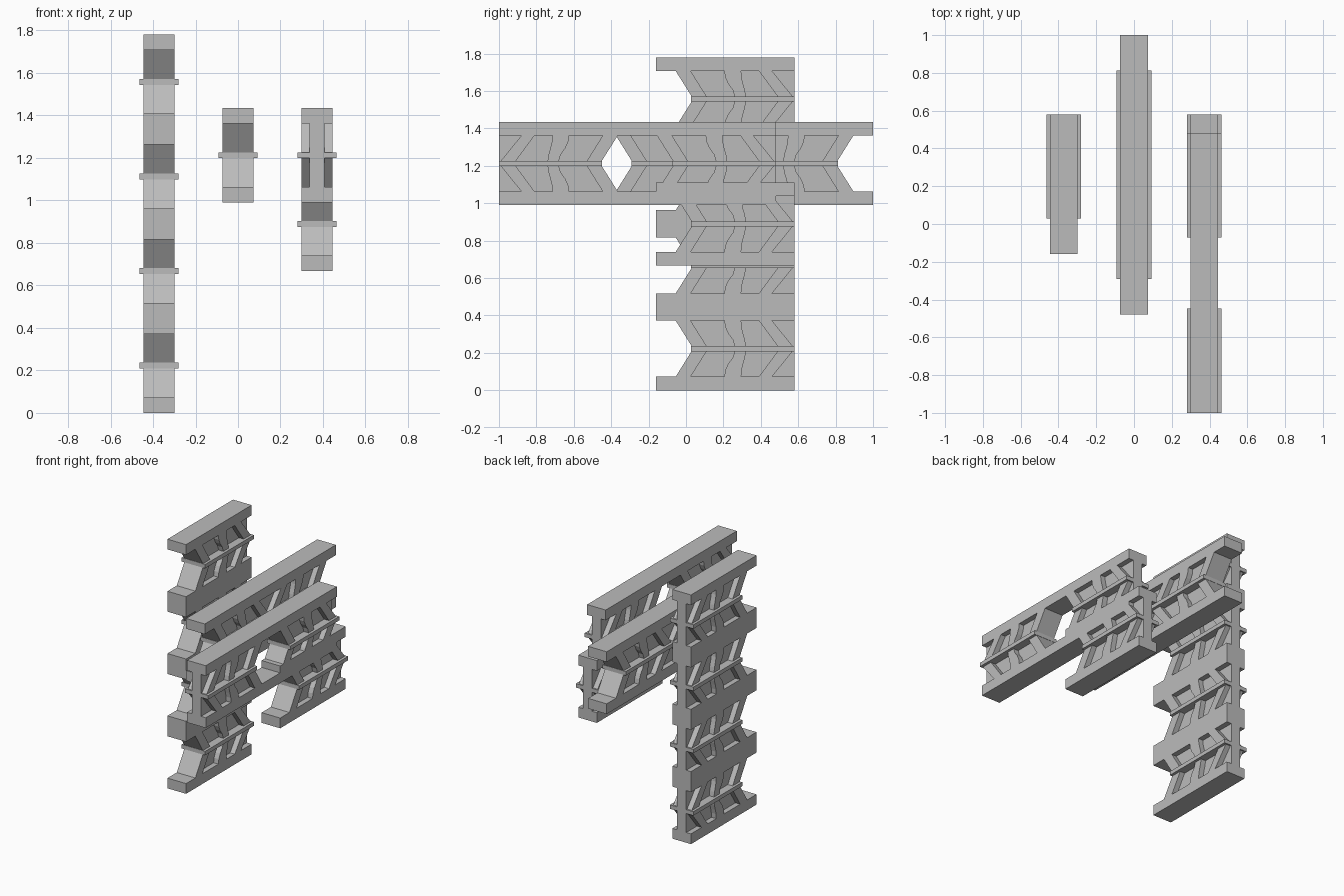
import bpy, bmesh

if "Cube" in bpy.data.objects:
    bpy.data.objects.remove(bpy.data.objects["Cube"])

L, H = 0.74, 0.445          # panel length and height
BEAM, MID = 0.073, H / 2    # beam thickness, rail centre height
RT = 0.014                  # rail half thickness
BW, WW, RW = 0.0735, 0.036, 0.0925   # half widths: beam, web, rail

grey = bpy.data.materials.new("grey")
grey.diffuse_color = (0.5, 0.5, 0.5, 1)
grey.use_nodes = True
grey.node_tree.nodes["Principled BSDF"].inputs["Base Color"].default_value = grey.diffuse_color


def prism(bm, outline, half):
    """Extrude a (length, height) outline to +-half across x."""
    a = [bm.verts.new((-half, u, z)) for u, z in outline]
    b = [bm.verts.new((half, u, z)) for u, z in outline]
    bm.faces.new(a)
    bm.faces.new(b[::-1])
    n = len(a)
    for i in range(n):
        j = (i + 1) % n
        bm.faces.new((a[j], a[i], b[i], b[j]))


def box(bm, u0, u1, z0, z1, half):
    prism(bm, [(u0, z0), (u1, z0), (u1, z1), (u0, z1)], half)


# ribs of the lower half: front edge and back edge as (length, fraction of height)
RIBS = [
    ([(0.105, 0), (0.19, 1)], [(0.185, 0), (0.27, 1)]),
    ([(0.365, 0), (0.37, 0.25), (0.385, 0.5), (0.41, 0.75), (0.42, 1)],
     [(0.455, 0), (0.457, 0.25), (0.465, 0.5), (0.475, 0.75), (0.48, 1)]),
    ([(0.55, 0), (0.65, 1)], [(0.62, 0), (0.73, 1)]),
]


def panel(name, x, start, z, flip=False):
    """Panel with its notched end toward -y, or toward +y when flipped."""
    bm = bmesh.new()
    # top and bottom beams, centre rail
    box(bm, 0, L, 0, BEAM, BW)
    box(bm, 0, L, H - BEAM, H, BW)
    box(bm, 0.188, L, MID - RT, MID + RT, RW)
    # thin web with notched end
    prism(bm, [(0.106, BEAM), (L, BEAM), (L, H - BEAM), (0.106, H - BEAM),
               (0.19, MID + RT), (0.19, MID - RT)], WW)
    # chevron ribs, mirrored about the rail
    span = MID - RT - BEAM
    for front, back in RIBS:
        low = [(u, BEAM + t * span) for u, t in front + back[::-1]]
        prism(bm, low, BW)
        prism(bm, [(u, H - h) for u, h in low], BW)
    for v in bm.verts:
        v.co.x += x
        v.co.y = start + (L - v.co.y if flip else v.co.y)
        v.co.z += z
    bmesh.ops.recalc_face_normals(bm, faces=bm.faces)
    me = bpy.data.meshes.new(name)
    bm.to_mesh(me)
    bm.free()
    me.materials.append(grey)
    bpy.context.collection.objects.link(bpy.data.objects.new(name, me))


# tall stack of four
for i in range(4):
    panel(f"stacked_panel_{i + 1}", -0.372, -0.16, i * H)

# middle pair, back to back
TOP = 0.99
panel("middle_panel_front", 0, -0.48, TOP)
panel("middle_panel_back", 0, 0.26, TOP, True)

# right pair, notch to notch, with a lower panel overlapping
panel("right_panel_front", 0.372, -1.0, TOP, True)
panel("right_panel_back", 0.372, -0.26, TOP)
panel("right_panel_lower", 0.372, -0.16, 0.667)
